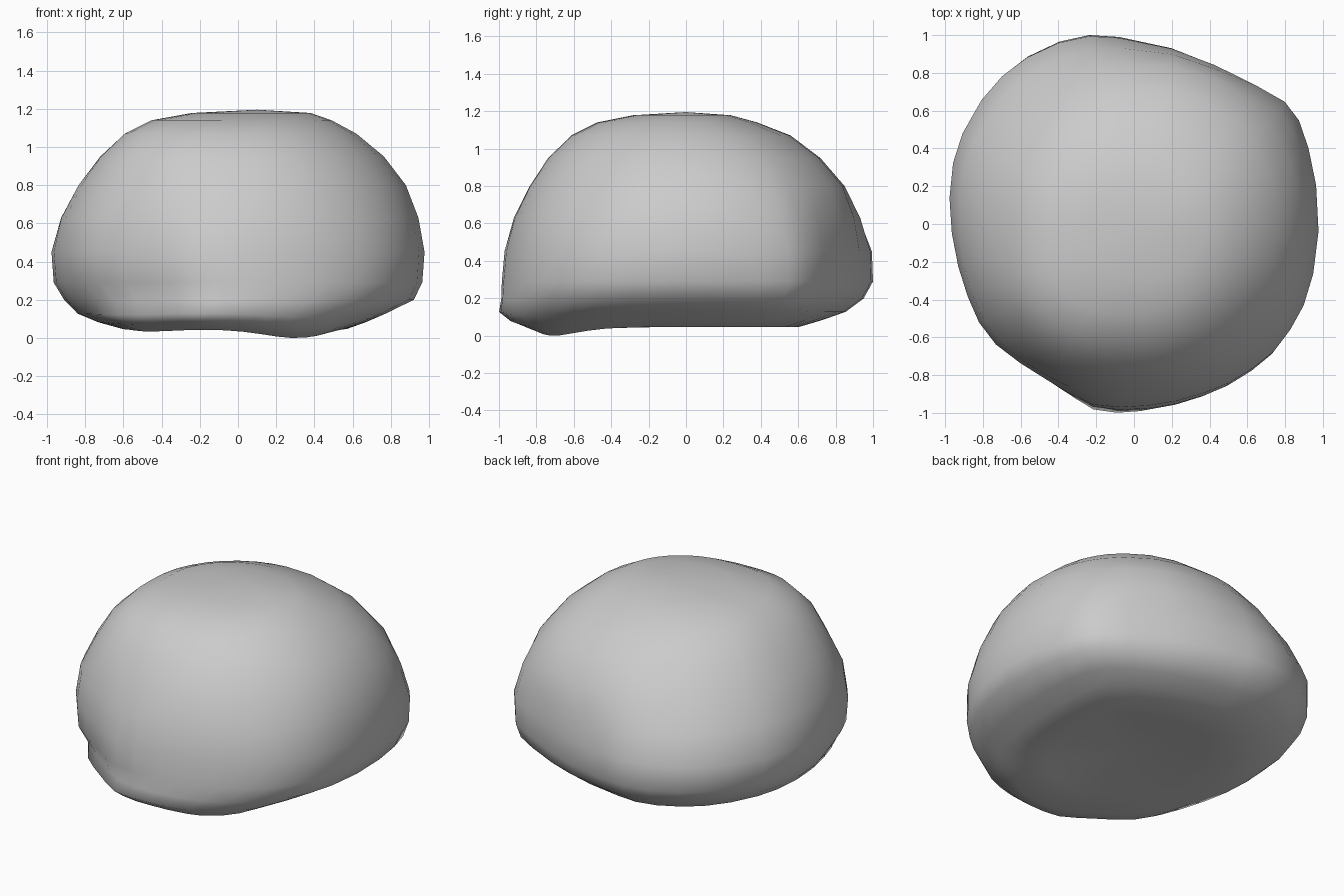
import bpy, bmesh, math

if "Cube" in bpy.data.objects:
    bpy.data.objects.remove(bpy.data.objects["Cube"])

# Widest plan outline of the boulder, counter-clockwise
OUTLINE = [(.978, -.05), (.965, .2), (.925, .4), (.875, .55), (.8, .65), (.65, .735),
           (.43, .845), (.2, .935), (-.08, .995), (-.24, 1.005), (-.4, .97), (-.57, .89),
           (-.7, .79), (-.81, .66), (-.91, .48), (-.96, .32), (-.978, .13),
           (-.965, -.06), (-.93, -.24), (-.88, -.4), (-.82, -.54), (-.73, -.66),
           (-.6, -.76), (-.46, -.85), (-.35, -.92), (-.22, -.985), (-.07, -1.0),
           (.08, -.99), (.23, -.965), (.38, -.92), (.5, -.87), (.63, -.79),
           (.74, -.7), (.83, -.58), (.9, -.45), (.95, -.28)]

# Horizontal sections: z, x min, x max, y min, y max
SECTIONS = [(.08, -.2, .2, -.3, .2),
            (.065, -.42, .4, -.58, .42),
            (.05, -.6, .56, -.82, .6),
            (.085, -.73, .66, -.94, .72),
            (.13, -.84, .77, -1.0, .85),
            (.20, -.91, .92, -.99, .945),
            (.29, -.965, .965, -.985, .995),
            (.45, -.977, .977, -.97, .99),
            (.63, -.93, .945, -.92, .935),
            (.80, -.835, .88, -.835, .85),
            (.95, -.72, .765, -.735, .72),
            (1.07, -.59, .62, -.61, .56),
            (1.14, -.45, .49, -.47, .38),
            (1.178, -.24, .38, -.28, .24)]


def ramp(z, a, b):
    t = max(0, min(1, (z - a) / (b - a)))
    return t * t * (3 - 2 * t)


def section_point(u, v, z, x0, x1, y0, y1):
    u /= .978
    # sections become rounder towards the top
    r = math.hypot(u, v)
    f = 1 + (1 / r - 1) * ramp(z, .4, .85)
    c, s = u / r, v / r
    x = (x0 + x1) / 2 + u * f * (x1 - x0) / 2
    y = (y0 + y1) / 2 + v * f * (y1 - y0) / 2
    # full shoulders on one diagonal, dent above the front-left foot
    diag = max(0, 2 * c * s) ** 1.5
    if c < 0 and s < 0:
        k = 1 + diag * (.03 * ramp(z, .4, .7) + .08 * ramp(z, .7, 1.1)
                        - .045 * math.exp(-((z - .2) / .07) ** 2))
    elif c > 0 and s > 0:
        k = 1 + diag * (.03 * ramp(z, .4, .9) + .11 * (1 - ramp(z, .05, .27)))
    else:
        k = 1
    x, y = x * k, y * k
    # lowest point under the front right
    if z < .3:
        z -= .055 * math.exp(-((x - .3) ** 2 + (y + .7) ** 2) / .07) * (1 - z / .3)
        z -= .015 * math.exp(-((x + .5) ** 2 + (y + .6) ** 2) / .07) * (1 - z / .3)
    return x, y, z


# Boulder body lofted through the sections
bm = bmesh.new()
rings = [[bm.verts.new(section_point(u, v, *s)) for u, v in OUTLINE] for s in SECTIONS]
n = len(OUTLINE)
for a, b in zip(rings, rings[1:]):
    for i in range(n):
        j = (i + 1) % n
        bm.faces.new((a[i], a[j], b[j], b[i]))
top = bm.verts.new((.1, 0, 1.195))
base = bm.verts.new((0, 0, .09))
for i in range(n):
    j = (i + 1) % n
    bm.faces.new((rings[-1][i], rings[-1][j], top))
    bm.faces.new((rings[0][j], rings[0][i], base))
bmesh.ops.recalc_face_normals(bm, faces=bm.faces)
low = min(v.co.z for v in bm.verts)
for v in bm.verts:
    v.co.z -= low * max(0, 1 - v.co.z / .3)
for f in bm.faces:
    f.smooth = True

mesh = bpy.data.meshes.new("boulder")
bm.to_mesh(mesh)
bm.free()
boulder = bpy.data.objects.new("boulder", mesh)
bpy.context.collection.objects.link(boulder)
